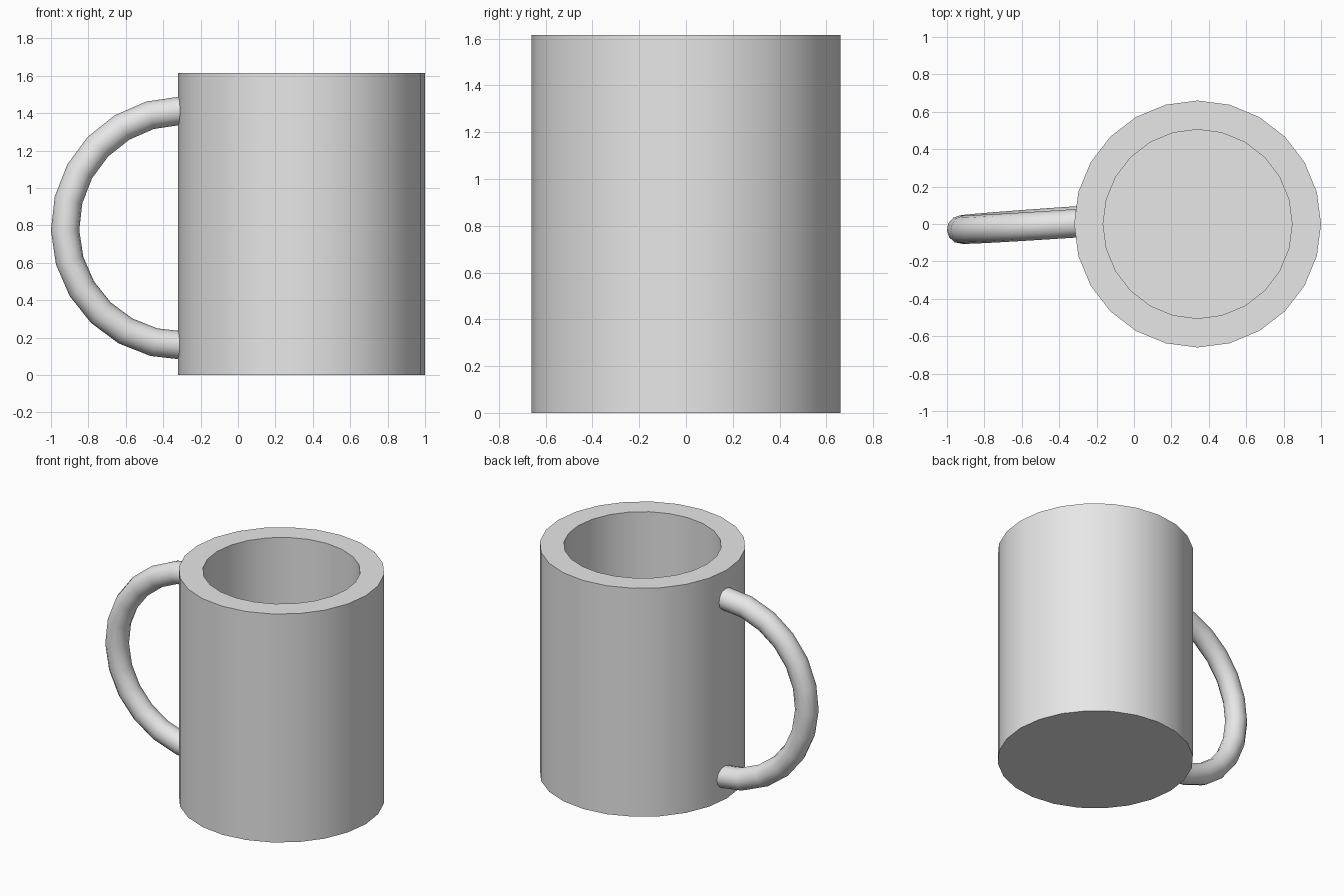
import bpy, bmesh, math
from mathutils import Vector

if "Cube" in bpy.data.objects:
    bpy.data.objects.remove(bpy.data.objects["Cube"])

grey = bpy.data.materials.new("plain_grey")
grey.diffuse_color = (0.8, 0.8, 0.8, 1)
grey.use_nodes = True
grey.node_tree.nodes["Principled BSDF"].inputs["Base Color"].default_value = grey.diffuse_color


def finish(bm, name):
    """Turn a bmesh into a smooth-shaded grey object with sharp rims."""
    bmesh.ops.recalc_face_normals(bm, faces=bm.faces)
    mesh = bpy.data.meshes.new(name)
    bm.to_mesh(mesh)
    bm.free()
    mesh.materials.append(grey)
    obj = bpy.data.objects.new(name, mesh)
    bpy.context.collection.objects.link(obj)
    bpy.ops.object.select_all(action='DESELECT')
    bpy.context.view_layer.objects.active = obj
    obj.select_set(True)
    bpy.ops.object.shade_smooth_by_angle(angle=math.radians(40))
    return obj


def skin(rings, name):
    """Bridge successive rings of points and cap both ends."""
    bm = bmesh.new()
    loops = [[bm.verts.new(p) for p in ring] for ring in rings]
    n = len(loops[0])
    for a, b in zip(loops, loops[1:]):
        for i in range(n):
            j = (i + 1) % n
            bm.faces.new((a[i], a[j], b[j], b[i]))
    bm.faces.new(loops[0])
    bm.faces.new(loops[-1])
    return finish(bm, name)


# Mug body: thick-walled cup, outside wall, rim, inside wall, floor
SIDES = 24
CUP_X, CUP_R, INNER_R, HEIGHT, FLOOR = 0.34, 0.66, 0.505, 1.615, 0.15
profile = [(CUP_R, 0), (CUP_R, HEIGHT), (INNER_R, HEIGHT), (INNER_R, FLOOR)]
skin([[(CUP_X + r * math.cos(math.tau * i / SIDES),
        r * math.sin(math.tau * i / SIDES), z) for i in range(SIDES)]
      for r, z in profile], "mug_body")

# Handle: slightly tilted half ring whose ends sit inside the wall
centre = Vector((-0.298, 0.012, 0.785))
outward = Vector((-1, -0.067, 0)).normalized()
up = Vector((0, -0.012, 1)).normalized()
side = outward.cross(up).normalized()
RING_R, TUBE_R, TUBE_SIDES = 0.628, 0.076, 12
rings = []
for k in range(13):
    a = math.radians(-91 + 15 * k)
    radial = outward * math.cos(a) + up * math.sin(a)
    rings.append([centre + radial * (RING_R + TUBE_R * math.cos(t))
                  + side * TUBE_R * math.sin(t)
                  for t in (math.tau * i / TUBE_SIDES for i in range(TUBE_SIDES))])
skin(rings, "handle")
